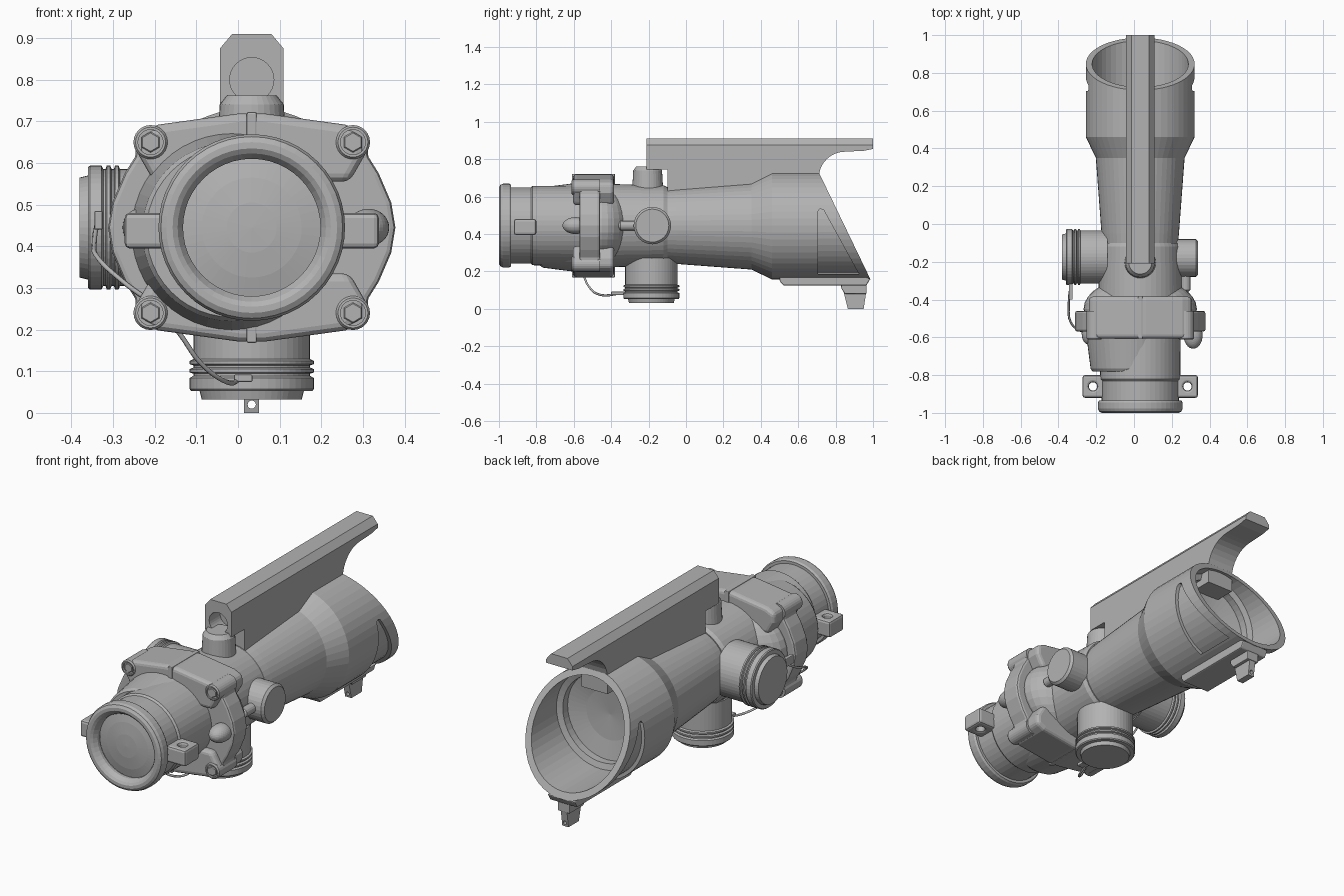
import bpy, bmesh, math
from mathutils import Vector, Matrix

if "Cube" in bpy.data.objects:
    bpy.data.objects.remove(bpy.data.objects["Cube"])

CX, CZ = 0.033, 0.445          # optical axis
SIDES = (-1, 1)
grey = bpy.data.materials.new("matte_grey")
grey.use_nodes = True
grey.diffuse_color = (0.45, 0.45, 0.45, 1)
grey.node_tree.nodes["Principled BSDF"].inputs["Base Color"].default_value = grey.diffuse_color
AXES = {"X": Vector((1, 0, 0)), "Y": Vector((0, 1, 0)), "Z": Vector((0, 0, 1))}


def finish(name, bm, bevel=0, segments=2):
    bmesh.ops.remove_doubles(bm, verts=bm.verts, dist=1e-5)
    bmesh.ops.recalc_face_normals(bm, faces=bm.faces)
    mesh = bpy.data.meshes.new(name)
    bm.to_mesh(mesh)
    bm.free()
    ob = bpy.data.objects.new(name, mesh)
    bpy.context.collection.objects.link(ob)
    mesh.materials.append(grey)
    if bevel:
        mod = ob.modifiers.new("bevel", "BEVEL")
        mod.width, mod.segments, mod.limit_method = bevel, segments, "ANGLE"
    return ob


def lathe_bm(profile, axis, centre, steps=48):
    """Spin (radius, coordinate along axis) points round an axis."""
    bm = bmesh.new()
    d = AXES[axis]
    side = AXES["Z"] if axis != "Z" else AXES["X"]
    c = Vector(centre)
    vs = [bm.verts.new(c + side * r + d * t) for r, t in profile]
    es = [bm.edges.new(p) for p in zip(vs, vs[1:])]
    bmesh.ops.spin(bm, geom=vs + es, cent=c, axis=d, angle=math.tau, steps=steps)
    bmesh.ops.remove_doubles(bm, verts=bm.verts, dist=1e-5)
    return bm


def lathe(name, profile, axis, centre, steps=48):
    return finish(name, lathe_bm(profile, axis, centre, steps))


def rod(name, r, a, b, axis, centre, steps=32, chamfer=0.0):
    return lathe(name, [(0, a), (r - chamfer, a), (r, a + chamfer),
                        (r, b - chamfer), (r - chamfer, b), (0, b)], axis, centre, steps)


def extrude(name, outline, axis, a, b, bevel=0, segments=2):
    """Extrude an outline: (x, z) along Y, or (y, z) along X."""
    bm = bmesh.new()
    at = (lambda p: (p[0], a, p[1])) if axis == "Y" else (lambda p: (a, p[0], p[1]))
    face = bm.faces.new([bm.verts.new(at(p)) for p in outline])
    new = bmesh.ops.extrude_face_region(bm, geom=[face])["geom"]
    bmesh.ops.translate(bm, vec=AXES[axis] * (b - a),
                        verts=[v for v in new if isinstance(v, bmesh.types.BMVert)])
    return finish(name, bm, bevel, segments)


def box(name, x, y, z, bevel=0):
    return extrude(name, [(x[0], z[0]), (x[1], z[0]), (x[1], z[1]), (x[0], z[1])],
                   "Y", y[0], y[1], bevel)


def cut(target, cutter):
    bpy.context.view_layer.objects.active = target
    mod = target.modifiers.new("cut", "BOOLEAN")
    mod.object, mod.operation, mod.solver = cutter, "DIFFERENCE", "EXACT"
    bpy.ops.object.modifier_apply(modifier=mod.name)
    bpy.data.objects.remove(cutter)


def mirrored(half):
    """Close a right-hand outline, given about the optical axis, by mirroring it."""
    return [(CX + x, CZ + z) for x, z in half] + [(CX - x, CZ + z) for x, z in reversed(half)]


def ellipsoid(name, centre, scale):
    bm = bmesh.new()
    bmesh.ops.create_uvsphere(bm, u_segments=32, v_segments=18, radius=1)
    bm.transform(Matrix.Translation(centre) @ Matrix.Diagonal((*scale, 1)))
    return finish(name, bm)


axis0 = (CX, 0, CZ)

# Eyepiece tube, rim and domed lens
lathe("eyepiece", [(0.165, -0.955), (0.165, -0.972), (0.178, -0.992), (0.19, -1.0),
                   (0.205, -1.0), (0.218, -0.992), (0.224, -0.978), (0.224, -0.945),
                   (0.218, -0.935), (0.204, -0.935), (0.204, -0.83), (0.212, -0.82),
                   (0.214, -0.5), (0, -0.5)], "Y", axis0)
lathe("eyepiece_lens", [(0, -0.972), (0.06, -0.97), (0.12, -0.963), (0.166, -0.953)], "Y", axis0)
for s in SIDES:
    x = sorted((CX + s * 0.19, CX + s * 0.305))
    ear = box("eyepiece_ear", x, (-0.92, -0.80), (0.395, 0.48))
    cut(ear, rod("ear_hole", 0.022, 0.3, 0.6, "Z", (CX + s * 0.25, -0.86, 0), 16))
    mod = ear.modifiers.new("bevel", "BEVEL")
    mod.width, mod.segments, mod.limit_method, mod.angle_limit = 0.012, 2, "ANGLE", 1.0

# Offset shoulder and rear housing
lathe("offset_shoulder", [(0, -0.78), (0.205, -0.78), (0.215, -0.765), (0.24, -0.57), (0, -0.57)],
      "Y", (-0.015, 0, 0.435))
ellipsoid("housing_dome", (CX, -0.45, CZ), (0.3, 0.17, 0.215))
lathe("housing", [(0, -0.5), (0.222, -0.5), (0.222, -0.39), (0.215, -0.12),
                  (0.205, -0.1), (0, -0.1)], "Y", axis0)

# Clamp flange, with the pointed cheeks and the thicker covers above and below
cheek = [(0.03, 0.27), (0.24, 0.243), (0.275, 0.22), (0.28, 0.17), (0.305, 0.13), (0.335, 0.06),
         (0.345, 0.0)]
cheek += [(x, -z) for x, z in reversed(cheek[:-1])]
extrude("clamp_flange", mirrored(cheek), "Y", -0.57, -0.46, 0.012)
cover = [(0.03, 0.274), (0.225, 0.247), (0.272, 0.225), (0.272, 0.175), (0.235, 0.11)]
for s in SIDES:
    extrude("clamp_cover", mirrored([(x, s * z) for x, z in cover]), "Y", -0.605, -0.385, 0.02, 3)
    z = sorted((CZ + s * 0.21, CZ + s * 0.277))
    box("cover_rib", (CX - 0.012, CX + 0.012), (-0.61, -0.38), z, 0.004)
    for t in SIDES:
        c = (CX + s * 0.243, 0, CZ + t * 0.205)
        lathe("bolt_boss", [(0, -0.6), (0.03, -0.6), (0.03, -0.612), (0.036, -0.612),
                            (0.041, -0.605), (0.041, -0.46), (0, -0.46)], "Y", c, 24)
        rod("bolt_head", 0.025, -0.609, -0.59, "Y", c, 6, 0.003)
ellipsoid("cheek_bump", (CX + 0.28, -0.59, CZ), (0.05, 0.07, 0.045))
ellipsoid("cheek_bump", (CX - 0.27, -0.58, CZ), (0.04, 0.06, 0.045))
rod("knob_stub", 0.025, -0.36, -0.2, "Y", (CX + 0.24, 0, CZ), 16, 0.01)

# Objective barrel, sliced on a slant with a walled bore
bm = lathe_bm([(0, -0.12), (0.198, -0.12), (0.205, -0.05), (0.235, 0.35), (0.288, 0.46),
               (0.288, 1.1), (0.255, 1.1), (0.255, 0.66), (0.225, 0.65), (0.225, 0.61),
               (0.13, 0.59), (0, 0.58)], "Y", axis0)
slice_ = bmesh.ops.bisect_plane(bm, geom=bm.verts[:] + bm.edges[:] + bm.faces[:], clear_outer=True,
                                plane_co=(0, 0.71, 0.73), plane_no=(0, 0.57, 0.275))
bmesh.ops.bridge_loops(bm, edges=[e for e in slice_["geom_cut"] if isinstance(e, bmesh.types.BMEdge)])
barrel = finish("objective_barrel", bm)
for s in SIDES:
    pocket = extrude("side_pocket", [(0.705, 0.185), (0.705, 0.52), (0.715, 0.535), (0.735, 0.53),
                                     (0.925, 0.185)], "X", CX + s * 0.1, CX + s * 0.4)
    cut(pocket, rod("pocket_core", 0.27, 0.5, 1.2, "Y", axis0, 48))
    cut(barrel, pocket)

# Lower lip and hanging foot
extrude("lower_lip", [(0.5, 0.15), (0.52, 0.125), (0.965, 0.125), (0.985, 0.16), (0.95, 0.175),
                      (0.5, 0.175)], "X", CX - 0.08, CX + 0.08, 0.006)
extrude("foot_block", [(0.83, 0.11), (0.85, 0.08), (0.965, 0.08), (0.965, 0.13), (0.83, 0.13)],
        "X", CX - 0.035, CX + 0.035, 0.004)
foot = extrude("foot", [(0.84, 0.1), (0.865, 0.0), (0.95, 0.0), (0.965, 0.1)],
               "X", CX - 0.018, CX + 0.018)
cut(foot, rod("foot_hole", 0.01, 0.8, 1.0, "Y", (CX, 0, 0.02), 12))

# Carry rail with chamfered top, its web, and a concave curve at the rear
arc = [(0.85 - 0.14 * math.sin(a), 0.70 + 0.14 * math.cos(a))
       for a in (math.pi / 2 * i / 8 for i in range(9))]
rail = extrude("top_rail", [(-0.21, 0.91), (1.0, 0.91), (1.0, 0.855), (0.95, 0.845)] + arc
               + [(0.71, 0.62), (-0.1, 0.62), (-0.1, 0.745), (-0.21, 0.745)],
               "X", CX - 0.076, CX + 0.076)
for s in SIDES:
    cut(rail, extrude("rail_chamfer", [(CX + s * 0.046, 0.911), (CX + s * 0.078, 0.873),
                                       (CX + s * 0.1, 0.873), (CX + s * 0.1, 0.93),
                                       (CX + s * 0.046, 0.93)], "Y", -0.4, 1.2))
cut(rail, rod("rail_hole", 0.053, -0.3, -0.12, "Y", (CX, 0, 0.8), 32))
lathe("rail_post", [(0, 0.6), (0.085, 0.6), (0.077, 0.74), (0.06, 0.762), (0, 0.762)],
      "Z", (CX, -0.205, 0), 32)

# Adjusters: capped turrets below and on the right, plain knob on the left
TURRET = [(0, 0), (0.12, 0), (0.125, 0.02), (0.145, 0.02), (0.149, 0.025), (0.149, 0.052),
          (0.14, 0.057), (0.14, 0.062), (0.149, 0.065), (0.149, 0.073), (0.14, 0.077),
          (0.14, 0.082), (0.149, 0.085), (0.149, 0.093), (0.14, 0.097), (0.14, 0.24), (0, 0.24)]
lathe("lower_turret", TURRET, "Z", (CX, -0.185, 0.032))
lathe("side_turret", TURRET, "X", (-0.38, -0.175, CZ))
rod("side_knob", 0.1, 0.1, 0.34, "X", (0, -0.18, CZ), 32, 0.012)

# Retaining cord with clips at both caps
curve = bpy.data.curves.new("retaining_cord", "CURVE")
curve.dimensions, curve.bevel_depth, curve.bevel_resolution, curve.resolution_u = "3D", 0.006, 1, 5
path = [(-0.335, -0.32, 0.47), (-0.345, -0.42, 0.41), (-0.335, -0.52, 0.37), (-0.27, -0.57, 0.31),
        (-0.19, -0.57, 0.25), (-0.14, -0.55, 0.19), (-0.09, -0.52, 0.12), (-0.03, -0.46, 0.075),
        (0.01, -0.34, 0.083)]
spline = curve.splines.new("BEZIER")
spline.bezier_points.add(len(path) - 1)
for bp, p in zip(spline.bezier_points, path):
    bp.co = p
    bp.handle_left_type = bp.handle_right_type = "AUTO"
cord = bpy.data.objects.new("retaining_cord", curve)
curve.materials.append(grey)
bpy.context.collection.objects.link(cord)
box("cord_clip", (-0.01, 0.035), (-0.4, -0.32), (0.074, 0.092), 0.004)
box("cord_clip", (-0.345, -0.325), (-0.4, -0.31), (0.44, 0.485), 0.004)
